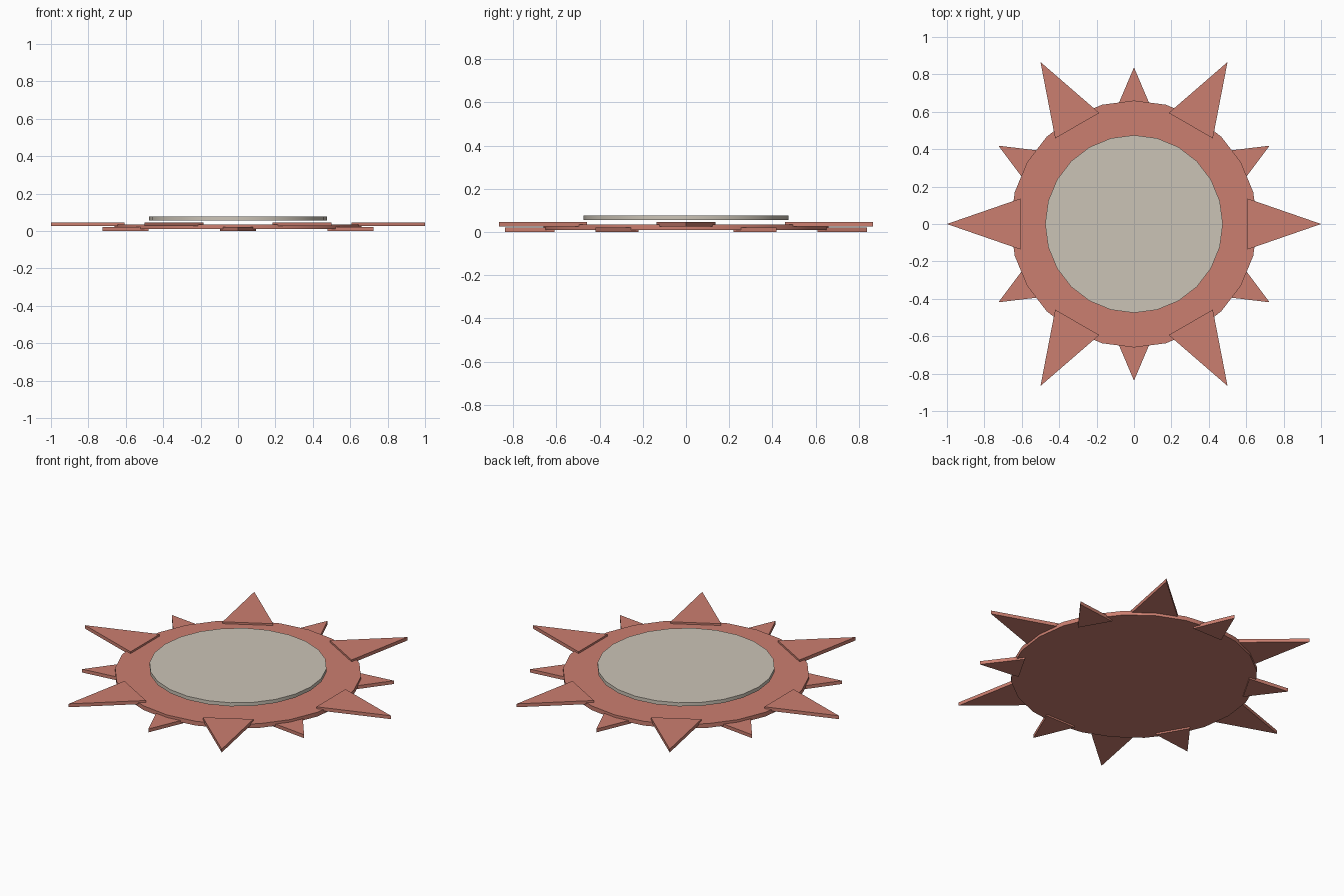
import bpy, bmesh, math
from mathutils import Matrix, Vector

if "Cube" in bpy.data.objects:
    bpy.data.objects.remove(bpy.data.objects["Cube"], do_unlink=True)


def make_material(name, rgb):
    mat = bpy.data.materials.new(name)
    mat.use_nodes = True
    mat.diffuse_color = (*rgb, 1)
    mat.node_tree.nodes["Principled BSDF"].inputs["Base Color"].default_value = (*rgb, 1)
    return mat


coral = make_material("coral red", (0.60, 0.21, 0.16))
cream = make_material("warm cream", (0.60, 0.55, 0.47))


def add_plate(name, outline, bottom, top, mat):
    """Flat plate: a 2D outline raised from bottom to top."""
    bm = bmesh.new()
    face = bm.faces.new([bm.verts.new((x, y, bottom)) for x, y in outline])
    raised = bmesh.ops.extrude_face_region(bm, geom=[face])["geom"]
    verts = [v for v in raised if isinstance(v, bmesh.types.BMVert)]
    bmesh.ops.translate(bm, vec=(0, 0, top - bottom), verts=verts)
    bmesh.ops.recalc_face_normals(bm, faces=bm.faces)
    mesh = bpy.data.meshes.new(name)
    bm.to_mesh(mesh)
    bm.free()
    mesh.materials.append(mat)
    obj = bpy.data.objects.new(name, mesh)
    bpy.context.collection.objects.link(obj)
    return obj


def circle(radius, sides=24):
    return [(radius * math.cos(math.tau * i / sides),
             radius * math.sin(math.tau * i / sides)) for i in range(sides)]


def add_rays(name, start, base, half_width, tip, bottom, top):
    """Six triangular rays spaced evenly around the centre."""
    triangle = [(base, -half_width), (tip, 0), (base, half_width)]
    for i in range(6):
        turn = Matrix.Rotation(math.radians(start + 60 * i), 2)
        outline = [turn @ Vector(p) for p in triangle]
        add_plate(f"{name}_{i + 1}", outline, bottom, top, coral)


# Round plates
discs = [add_plate("base_disc", circle(0.66), 0.01, 0.035, coral),
         add_plate("centre_disc", circle(0.475), 0.055, 0.076, cream)]

# Large rays on top of the base, small rays below it
add_rays("large_ray", 0, 0.607, 0.136, 1.0, 0.026, 0.046)
add_rays("small_ray", 30, 0.61, 0.097, 0.837, 0.0, 0.02)

# Smooth rims with sharp edges
bpy.ops.object.select_all(action='DESELECT')
for disc in discs:
    disc.select_set(True)
bpy.context.view_layer.objects.active = discs[0]
bpy.ops.object.shade_smooth_by_angle(angle=math.radians(30))
